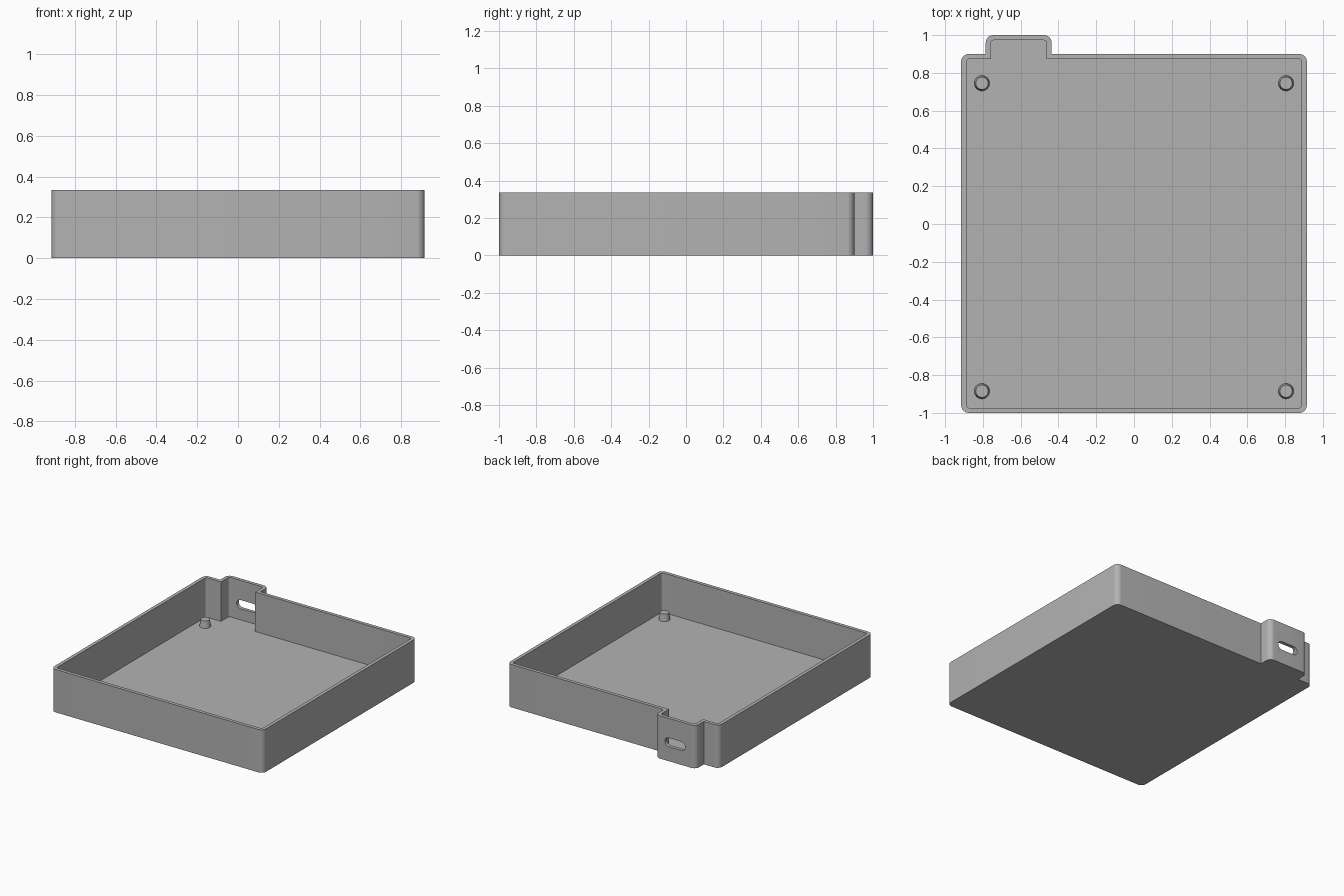
import bpy, bmesh
from math import sin, cos, pi, radians
from mathutils import Vector

default = bpy.data.objects.get("Cube")
if default:
    bpy.data.objects.remove(default, do_unlink=True)

HEIGHT, WALL = 0.335, 0.027

grey = bpy.data.materials.new("plain grey")
grey.use_nodes = True
grey.diffuse_color = (0.45, 0.45, 0.45, 1)
grey.node_tree.nodes["Principled BSDF"].inputs["Base Color"].default_value = grey.diffuse_color


def make_object(name, bm):
    bmesh.ops.recalc_face_normals(bm, faces=bm.faces)
    mesh = bpy.data.meshes.new(name)
    bm.to_mesh(mesh)
    bm.free()
    mesh.materials.append(grey)
    obj = bpy.data.objects.new(name, mesh)
    bpy.context.collection.objects.link(obj)
    return obj


def smooth(obj):
    bpy.ops.object.select_all(action="DESELECT")
    obj.select_set(True)
    bpy.context.view_layer.objects.active = obj
    bpy.ops.object.shade_smooth_by_angle(angle=radians(30))


def rounded(corners, radius, steps=8):
    """Round the outward corners of a counter-clockwise right-angled outline."""
    points = []
    for i, corner in enumerate(corners):
        p = Vector(corner)
        a = (p - Vector(corners[i - 1])).normalized()
        b = (Vector(corners[(i + 1) % len(corners)]) - p).normalized()
        if a.x * b.y - a.y * b.x < 0:
            points.append(p)
            continue
        centre = p - a * radius + b * radius
        for k in range(steps + 1):
            t = k / steps * pi / 2
            points.append(centre + radius * (a * sin(t) - b * cos(t)))
    return points


def prism(name, points, depth):
    """Extrude a list of 3D points along a vector."""
    bm = bmesh.new()
    face = bm.faces.new([bm.verts.new(p) for p in points])
    grown = bmesh.ops.extrude_face_region(bm, geom=[face], use_keep_orig=True)
    verts = [v for v in grown["geom"] if isinstance(v, bmesh.types.BMVert)]
    bmesh.ops.translate(bm, verts=verts, vec=depth)
    return make_object(name, bm)


def footprint(inset, radius):
    """Tray outline with the bump on the back wall."""
    x, front, back = 0.915 - inset, -1 + inset, 0.9 - inset
    left, right, end = -0.785 + inset, -0.436 - inset, 1 - inset
    return rounded([(-x, front), (x, front), (x, back), (right, back), (right, end),
                    (left, end), (left, back), (-x, back)], radius)


def cut(obj, cutter):
    mod = obj.modifiers.new("cut", "BOOLEAN")
    mod.operation = "DIFFERENCE"
    mod.solver = "EXACT"
    mod.object = cutter
    cutter.hide_render = True
    bpy.context.view_layer.objects.active = obj
    bpy.ops.object.modifier_apply(modifier=mod.name)
    bpy.data.objects.remove(cutter, do_unlink=True)


# Open tray: outer shell, hollowed, with a slot through the bump
tray = prism("tray", [(p.x, p.y, 0) for p in footprint(0, 0.04)], (0, 0, HEIGHT))
cavity = prism("cavity", [(p.x, p.y, WALL) for p in footprint(WALL, 0.015)], (0, 0, HEIGHT))
cut(tray, cavity)

w, h = 0.088, 0.034
slot = rounded([(-w, -h), (w, -h), (w, h), (-w, h)], h * 0.999)
cut(tray, prism("slot", [(p.x - 0.605, 0.93, p.y + 0.148) for p in slot], (0, 0.2, 0)))
smooth(tray)

# Tapered locating posts on the floor
for side, x in (("right", -0.805), ("left", 0.805)):
    for place, y in (("front", -0.885), ("back", 0.745)):
        bm = bmesh.new()
        bmesh.ops.create_cone(bm, cap_ends=True, segments=32, radius1=0.041, radius2=0.033, depth=0.056)
        post = make_object(f"{place}_{side}_post", bm)
        post.location = (x, y, WALL + 0.026)
        smooth(post)
